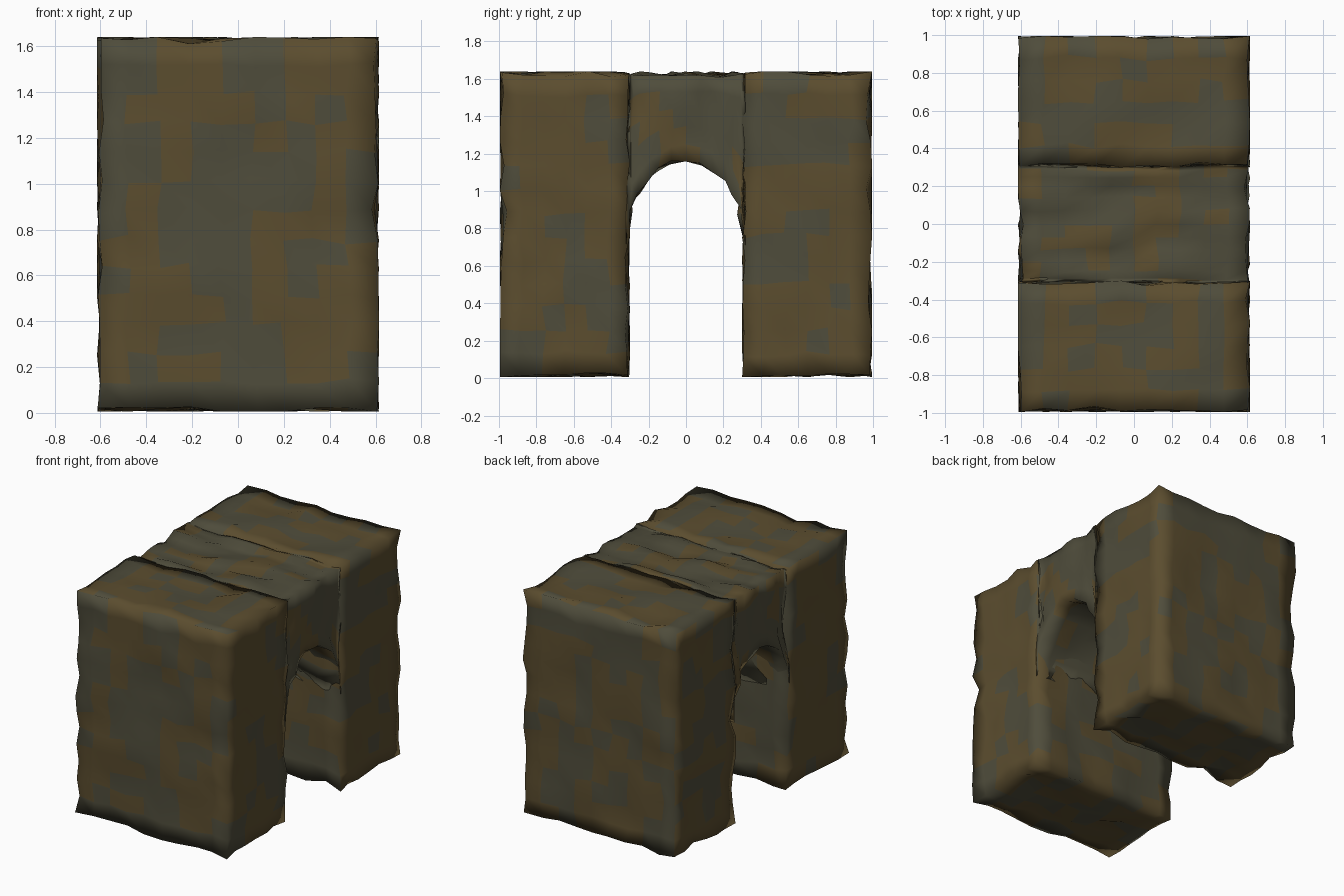
import bpy, bmesh, random
from math import cos, pi, sqrt
from mathutils import Vector, noise

if "Cube" in bpy.data.objects:
    bpy.data.objects.remove(bpy.data.objects["Cube"])

random.seed(4)
HX, HY, TOP = 0.615, 0.995, 1.64      # half width, half length, height
GAP, SPRING, RISE = 0.30, 0.70, 0.45  # opening half width, arch start, arch rise


def material(name, rgb):
    m = bpy.data.materials.new(name)
    m.diffuse_color = (*rgb, 1)
    m.use_nodes = True
    m.node_tree.nodes["Principled BSDF"].inputs["Base Color"].default_value = m.diffuse_color
    return m


BROWN = material("brown_earth", (0.105, 0.074, 0.028))
GREY = material("grey_stone", (0.078, 0.073, 0.044))


def grid_box(lo, hi, cuts):
    """Box from lo to hi, sliced into an even grid on every side."""
    bm = bmesh.new()
    bmesh.ops.create_cube(bm, size=1)
    lo, hi = Vector(lo), Vector(hi)
    for v in bm.verts:
        v.co = Vector([lo[i] + (v.co[i] + 0.5) * (hi[i] - lo[i]) for i in range(3)])
    for axis in range(3):
        normal = Vector([float(i == axis) for i in range(3)])
        for k in range(1, cuts[axis]):
            p = lo.lerp(hi, k / cuts[axis])
            bmesh.ops.bisect_plane(bm, geom=bm.verts[:] + bm.edges[:] + bm.faces[:],
                                   plane_co=p, plane_no=normal)
    return bm


def roughen(bm, lo, hi, freq, depth, slide):
    """Wear the surface inward and shift the grid, staying inside the bounds."""
    bm.normal_update()
    f = Vector(freq)
    moved = []
    for v in bm.verts:
        q = v.co * f + Vector((3.7, 1.3, 8.1))
        wear = depth * min(1, max(0, 0.45 + 0.9 * noise.noise(q)))
        co = v.co + noise.noise_vector(q + Vector((20, 5, 9))) * slide - v.normal * wear
        moved.append([min(max(co[i], lo[i]), hi[i]) for i in range(3)])
    for v, co in zip(bm.verts, moved):
        v.co = co


def finish(bm, name, bias):
    bm.normal_update()
    for f in bm.faces:
        # mottled patches, browner on the sides with the opening
        n = noise.noise(f.calc_center_median() * 4.3) + random.uniform(-0.15, 0.15)
        limit = 0.17 if abs(f.normal.x) > 0.7 else 0.02
        f.material_index = int(n > limit - bias)
        f.smooth = True
    me = bpy.data.meshes.new(name)
    bm.to_mesh(me)
    bm.free()
    me.materials.append(BROWN)
    me.materials.append(GREY)
    ob = bpy.data.objects.new(name, me)
    bpy.context.collection.objects.link(ob)


# two piers
for name, y0, y1 in (("front_pier", -HY, -GAP), ("back_pier", GAP, HY)):
    lo, hi = (-HX, y0, 0.005), (HX, y1, TOP)
    pier = grid_box(lo, hi, (9, 6, 13))
    roughen(pier, lo, hi, (7, 7, 7), 0.034, 0.03)
    finish(pier, name, 0)

# arched span: a box bent so its underside follows the arch
W = GAP + 0.02
span = grid_box((-HX, 0, 0), (HX, 1, 1), (10, 14, 5))
for v in span.verts:
    y = -W * cos(pi * v.co.y)
    under = SPRING + RISE * sqrt(max(0, 1 - (y / W) ** 2))
    v.co = (v.co.x, y, under + v.co.z * (TOP - under))
roughen(span, (-HX, -W, SPRING), (HX, W, TOP), (3.5, 9, 8), 0.05, 0.02)
finish(span, "arch_span", 0.2)
